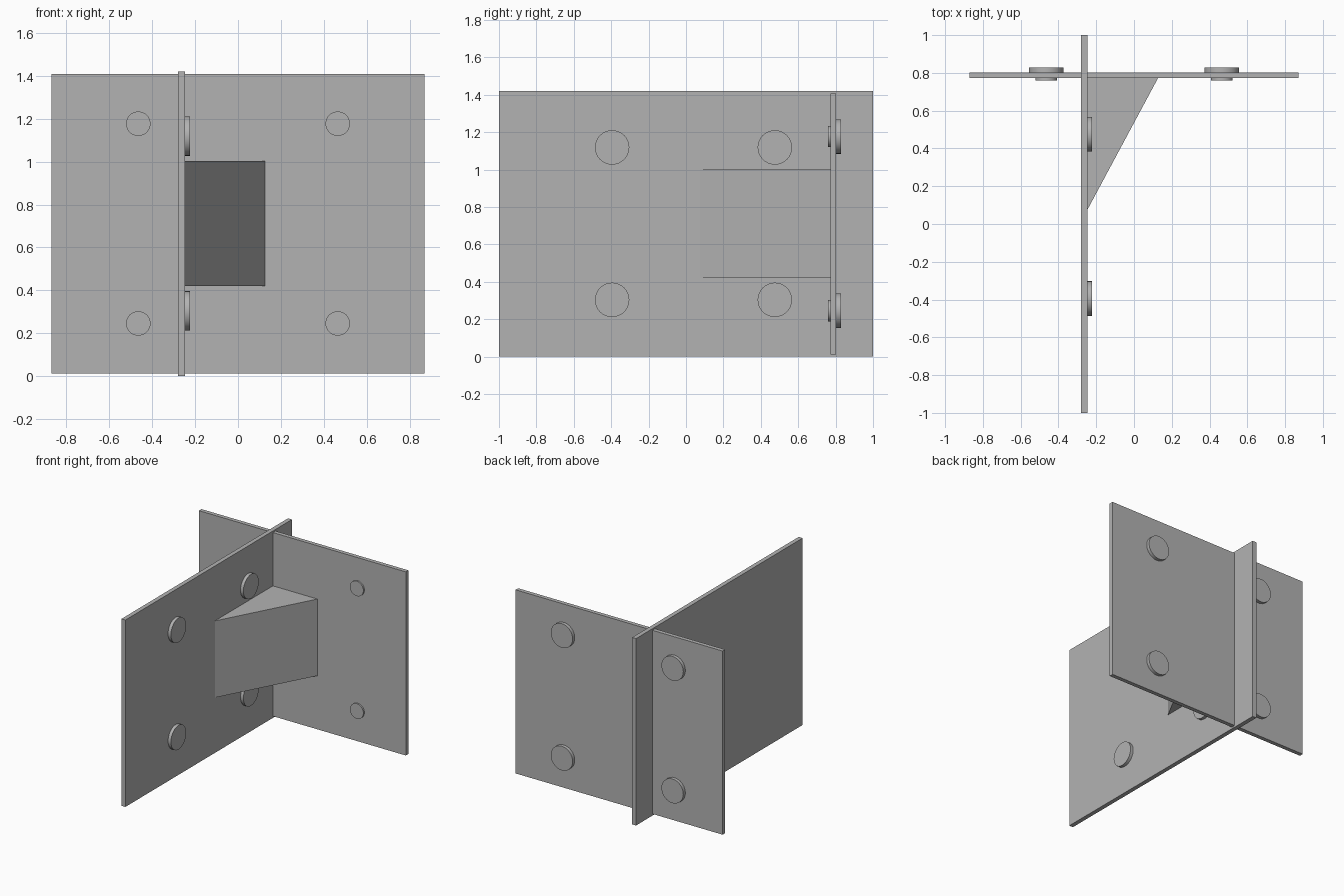
import bpy, bmesh, math
from mathutils import Matrix, Vector

if "Cube" in bpy.data.objects:
    bpy.data.objects.remove(bpy.data.objects["Cube"])

steel = bpy.data.materials.new("steel_grey")
steel.diffuse_color = (0.45, 0.45, 0.45, 1)
steel.use_nodes = True
steel.node_tree.nodes["Principled BSDF"].inputs["Base Color"].default_value = steel.diffuse_color


def finish(bm, name):
    bmesh.ops.recalc_face_normals(bm, faces=bm.faces)
    mesh = bpy.data.meshes.new(name)
    bm.to_mesh(mesh)
    bm.free()
    mesh.materials.append(steel)
    obj = bpy.data.objects.new(name, mesh)
    bpy.context.collection.objects.link(obj)
    return obj


def prism(name, outline, z0, z1):
    """Extrude a plan outline from z0 up to z1."""
    bm = bmesh.new()
    face = bm.faces.new([bm.verts.new((x, y, z0)) for x, y in outline])
    ext = bmesh.ops.extrude_face_region(bm, geom=[face])
    verts = [v for v in ext["geom"] if isinstance(v, bmesh.types.BMVert)]
    bmesh.ops.translate(bm, verts=verts, vec=(0, 0, z1 - z0))
    return finish(bm, name)


def plate(name, x0, x1, y0, y1, z0, z1):
    return prism(name, [(x0, y0), (x1, y0), (x1, y1), (x0, y1)], z0, z1)


def disc(name, start, end, radius):
    """Round bolt part running between two points."""
    a, b = Vector(start), Vector(end)
    turn = (b - a).to_track_quat('Z', 'Y').to_matrix().to_4x4()
    bm = bmesh.new()
    bmesh.ops.create_cone(bm, cap_ends=True, segments=32, radius1=radius,
                          radius2=radius, depth=(b - a).length,
                          matrix=Matrix.Translation((a + b) / 2) @ turn)
    obj = finish(bm, name)
    bpy.context.view_layer.objects.active = obj
    obj.select_set(True)
    bpy.ops.object.shade_smooth_by_angle(angle=math.radians(30))
    obj.select_set(False)


# Crossing plates
plate("side_plate", -0.28, -0.247, -1, 1, 0, 1.42)
plate("back_plate", -0.87, 0.87, 0.772, 0.803, 0.013, 1.408)

# Solid corner brace
prism("corner_brace", [(-0.247, 0.075), (0.127, 0.772), (-0.247, 0.772)], 0.42, 1.003)

# Back plate bolts: wide head behind, narrow shank end in front
for x in (-0.465, 0.465):
    for z in (0.246, 1.177):
        disc("back_bolt_head", (x, 0.79, z), (x, 0.828, z), 0.092)
        disc("back_bolt_shank", (x, 0.79, z), (x, 0.76, z), 0.057)

# Side plate bolts: heads on the brace side only
for y in (-0.395, 0.475):
    for z in (0.304, 1.119):
        disc("side_bolt_head", (-0.26, y, z), (-0.223, y, z), 0.092)
